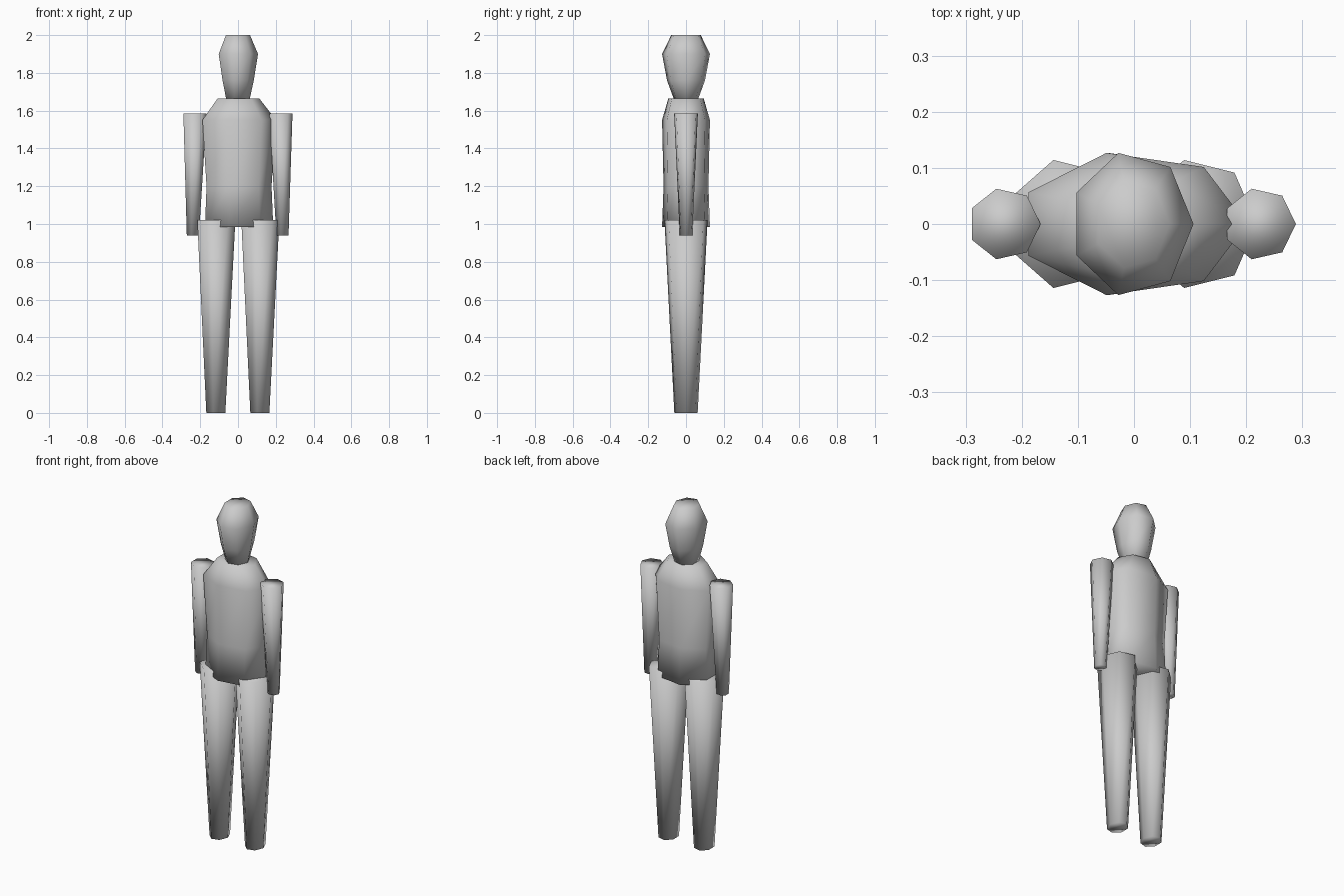
import bpy
import bmesh
import math

SIDES = 7
SHIFT = -0.0035  # the seven-sided outline is slightly off centre in x

cube = bpy.data.objects.get("Cube")
if cube:
    bpy.data.objects.remove(cube, do_unlink=True)

grey = bpy.data.materials.new("plain grey")
grey.use_nodes = True
colour = (0.6, 0.6, 0.6, 1)
grey.diffuse_color = colour
grey.node_tree.nodes["Principled BSDF"].inputs["Base Color"].default_value = colour


def loft(name, rings):
    """Closed seven-sided body through rings of (z, centre x, radius x, radius y)."""
    bm = bmesh.new()
    loops = []
    for z, cx, rx, ry in rings:
        angles = [math.tau * i / SIDES for i in range(SIDES)]
        loops.append([bm.verts.new((SHIFT + cx + rx * math.cos(a), ry * math.sin(a), z))
                      for a in angles])
    for low, high in zip(loops, loops[1:]):
        for i in range(SIDES):
            j = (i + 1) % SIDES
            bm.faces.new((low[i], low[j], high[j], high[i]))
    bm.faces.new(loops[0][::-1])
    bm.faces.new(loops[-1])
    for face in bm.faces:
        face.smooth = True
    mesh = bpy.data.meshes.new(name)
    bm.to_mesh(mesh)
    bm.free()
    mesh.materials.append(grey)
    obj = bpy.data.objects.new(name, mesh)
    bpy.context.collection.objects.link(obj)
    return obj


# Head and torso
loft("head", [(1.65, 0, 0.063, 0.062), (1.76, 0, 0.087, 0.103),
              (1.90, 0, 0.1095, 0.13), (2.0, 0, 0.067, 0.08)])
loft("torso", [(0.985, 0, 0.19, 0.13), (1.2, 0, 0.181, 0.122),
               (1.55, 0, 0.205, 0.13), (1.665, 0, 0.116, 0.096)])

# Tapered limbs on both sides
for side, s in (("left", 1), ("right", -1)):
    loft(side + "_arm", [(0.94, s * 0.237, 0.034, 0.034),
                         (1.585, s * 0.2275, 0.0645, 0.0645)])
    loft(side + "_leg", [(0.0, s * 0.1165, 0.053, 0.0635),
                         (1.02, s * 0.1165, 0.106, 0.117)])
